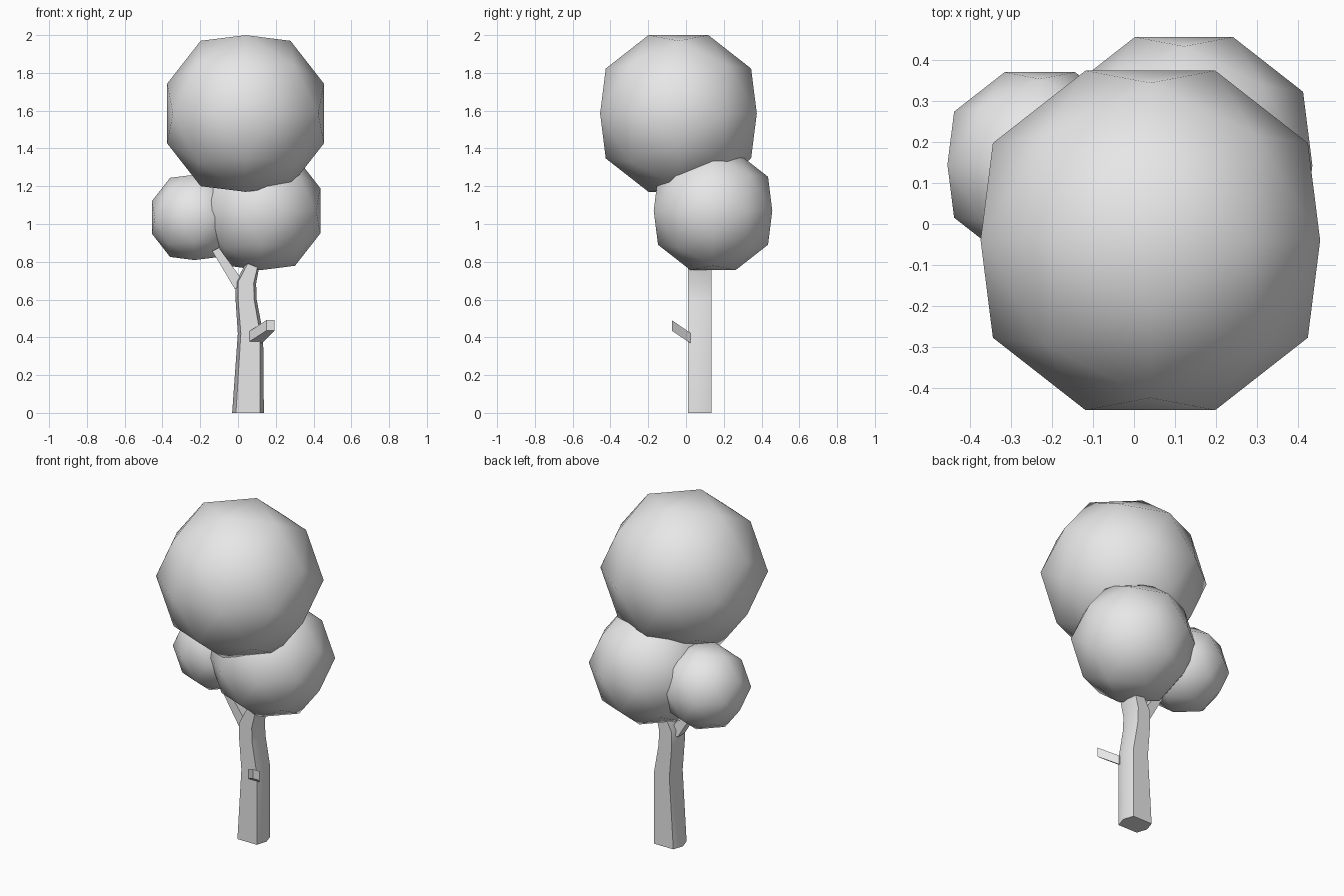
import bpy, bmesh, math
from mathutils import Vector

cube = bpy.data.objects.get("Cube")
if cube:
    bpy.data.objects.remove(cube, do_unlink=True)

grey = bpy.data.materials.new("plain grey")
grey.use_nodes = True
colour = (0.8, 0.8, 0.8, 1)
grey.diffuse_color = colour
grey.node_tree.nodes["Principled BSDF"].inputs["Base Color"].default_value = colour


def finish(name, bm, angle):
    bmesh.ops.recalc_face_normals(bm, faces=bm.faces)
    mesh = bpy.data.meshes.new(name)
    bm.to_mesh(mesh)
    bm.free()
    mesh.materials.append(grey)
    ob = bpy.data.objects.new(name, mesh)
    bpy.context.scene.collection.objects.link(ob)
    bpy.ops.object.select_all(action="DESELECT")
    ob.select_set(True)
    bpy.context.view_layer.objects.active = ob
    bpy.ops.object.shade_smooth_by_angle(angle=math.radians(angle))
    return ob


def loft(name, rings, angle):
    """Skin a list of equal-length point rings and cap both ends."""
    bm = bmesh.new()
    loops = [[bm.verts.new(p) for p in ring] for ring in rings]
    n = len(loops[0])
    for a, b in zip(loops, loops[1:]):
        for i in range(n):
            j = (i + 1) % n
            bm.faces.new((a[i], a[j], b[j], b[i]))
    bm.faces.new(loops[0])
    bm.faces.new(loops[-1])
    return finish(name, bm, angle)


def foliage(name, centre, half):
    """Sixty-sided ball: dodecahedron corners plus raised face centres."""
    phi = (1 + math.sqrt(5)) / 2
    signs = (-1, 1)
    points = [Vector((x, y, z)).normalized() * 1.07
              for x in signs for y in signs for z in signs]
    for s in signs:
        for t in signs:
            corner = Vector((0, s / phi, t * phi)).normalized() * 1.07
            peak = Vector((s, 0, t * phi)).normalized() * 1.09
            for v in (corner, peak):
                points += [v, Vector((v.y, v.z, v.x)), Vector((v.z, v.x, v.y))]
    bm = bmesh.new()
    for p in points:
        bm.verts.new(Vector(centre) + p * half)
    bmesh.ops.convex_hull(bm, input=bm.verts)
    return finish(name, bm, 60)


# Foliage balls
foliage("top_foliage", (0.04, -0.04, 1.585), 0.415)
foliage("middle_foliage", (0.122, 0.143, 1.07), 0.314)
foliage("small_foliage", (-0.23, 0.145, 1.035), 0.226)

# Six-sided bent trunk: (centre x, half width, height, tilt of the ring)
outline = [(-0.76, 0.01), (0.76, 0.01), (1, 0.073),
           (0.76, 0.135), (-0.76, 0.135), (-1, 0.073)]
bends = [(0.053, 0.084, 0, 0), (0.066, 0.067, 0.42, 0),
         (0.043, 0.056, 0.6, 0), (0.042, 0.054, 0.69, -0.1),
         (0.077, 0.034, 0.78, -0.4)]
loft("trunk", [[(cx + u * w, y, z + u * w * tilt) for u, y in outline]
               for cx, w, z, tilt in bends], 45)

# Front branch stub, ending in an upright square
loft("front_branch", [[(x + a * w, y, z + b * h) for a, b in
                       ((-1, -1), (1, -1), (1, 1), (-1, 1))]
                      for x, y, z, w, h in ((0.085, 0.025, 0.395, 0.04, 0.027),
                                            (0.172, -0.075, 0.463, 0.022, 0.028))], 30)

# Side branch reaching towards the small foliage ball
loft("side_branch", [[(x + a * w, y + b * d, z + a * w * 0.5) for a, b in
                      ((-1, -1), (1, -1), (1, 1), (-1, 1))]
                     for x, y, z, w, d in ((0.01, 0.07, 0.67, 0.027, 0.035),
                                           (-0.118, 0.06, 0.865, 0.018, 0.028))], 30)
